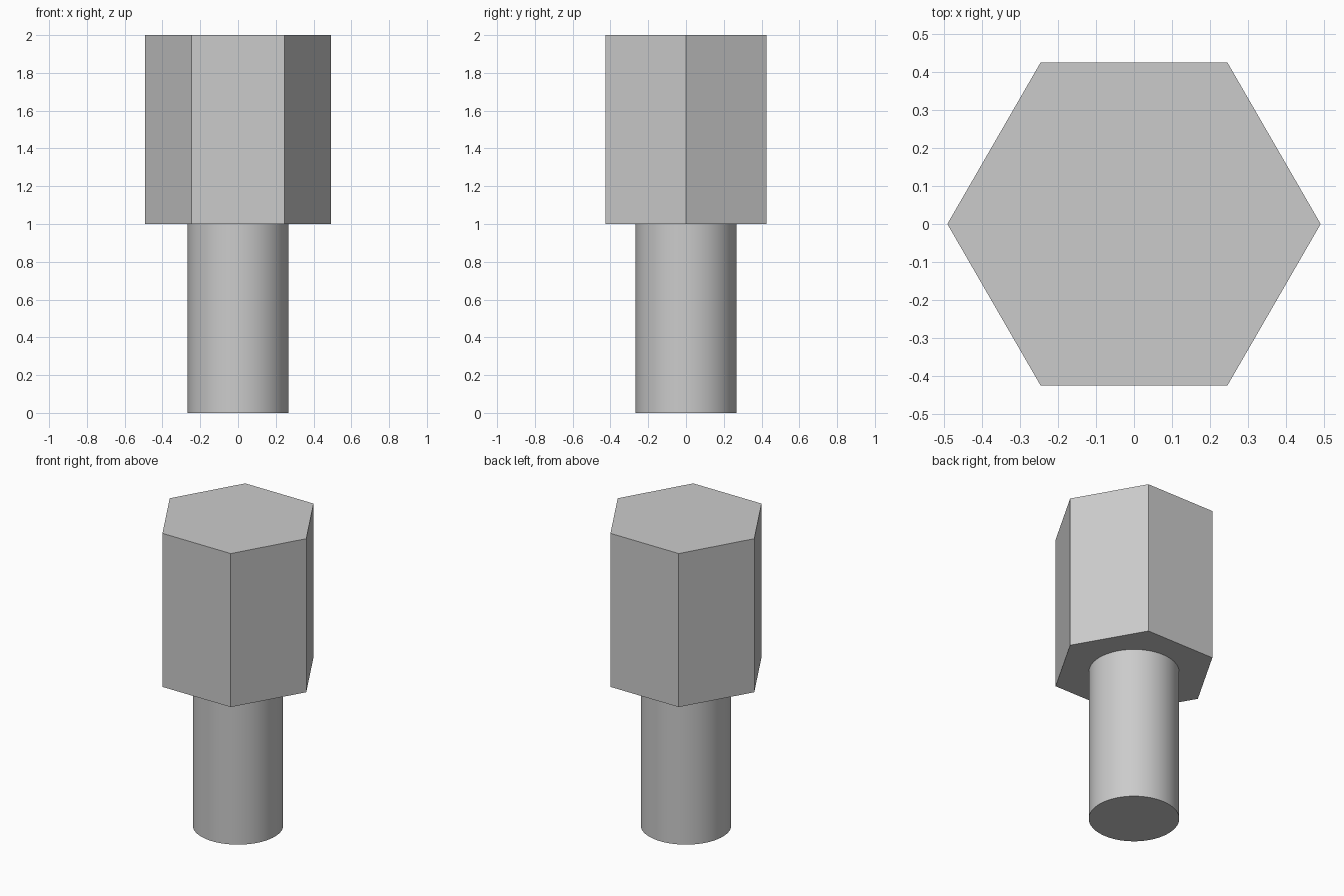
import bpy
import bmesh
from math import cos, sin, tau, radians

cube = bpy.data.objects.get("Cube")
if cube:
    bpy.data.objects.remove(cube, do_unlink=True)

# Single plain grey finish
grey = bpy.data.materials.new("light_grey")
grey.use_nodes = True
colour = (0.6, 0.6, 0.6, 1)
grey.diffuse_color = colour
grey.node_tree.nodes["Principled BSDF"].inputs["Base Color"].default_value = colour


def prism(name, sides, radius, bottom, top):
    """Extrude a regular polygon, with its first corner on +x, into a solid."""
    bm = bmesh.new()
    ring = [bm.verts.new((radius * cos(tau * i / sides), radius * sin(tau * i / sides), bottom))
            for i in range(sides)]
    base = bm.faces.new(ring)
    grown = bmesh.ops.extrude_face_region(bm, geom=[base], use_keep_orig=True)["geom"]
    verts = [g for g in grown if isinstance(g, bmesh.types.BMVert)]
    bmesh.ops.translate(bm, verts=verts, vec=(0, 0, top - bottom))
    bmesh.ops.recalc_face_normals(bm, faces=bm.faces[:])
    mesh = bpy.data.meshes.new(name)
    bm.to_mesh(mesh)
    bm.free()
    mesh.materials.append(grey)
    obj = bpy.data.objects.new(name, mesh)
    bpy.context.collection.objects.link(obj)
    return obj


# Hexagonal head with flats facing front and back
prism("hex_head", 6, 0.492, 1.0, 2.0)

# Round shank, smooth around its side with crisp rims
shank = prism("round_shank", 64, 0.267, 0.0, 1.0)
bpy.ops.object.select_all(action='DESELECT')
shank.select_set(True)
bpy.context.view_layer.objects.active = shank
bpy.ops.object.shade_smooth_by_angle(angle=radians(30))
